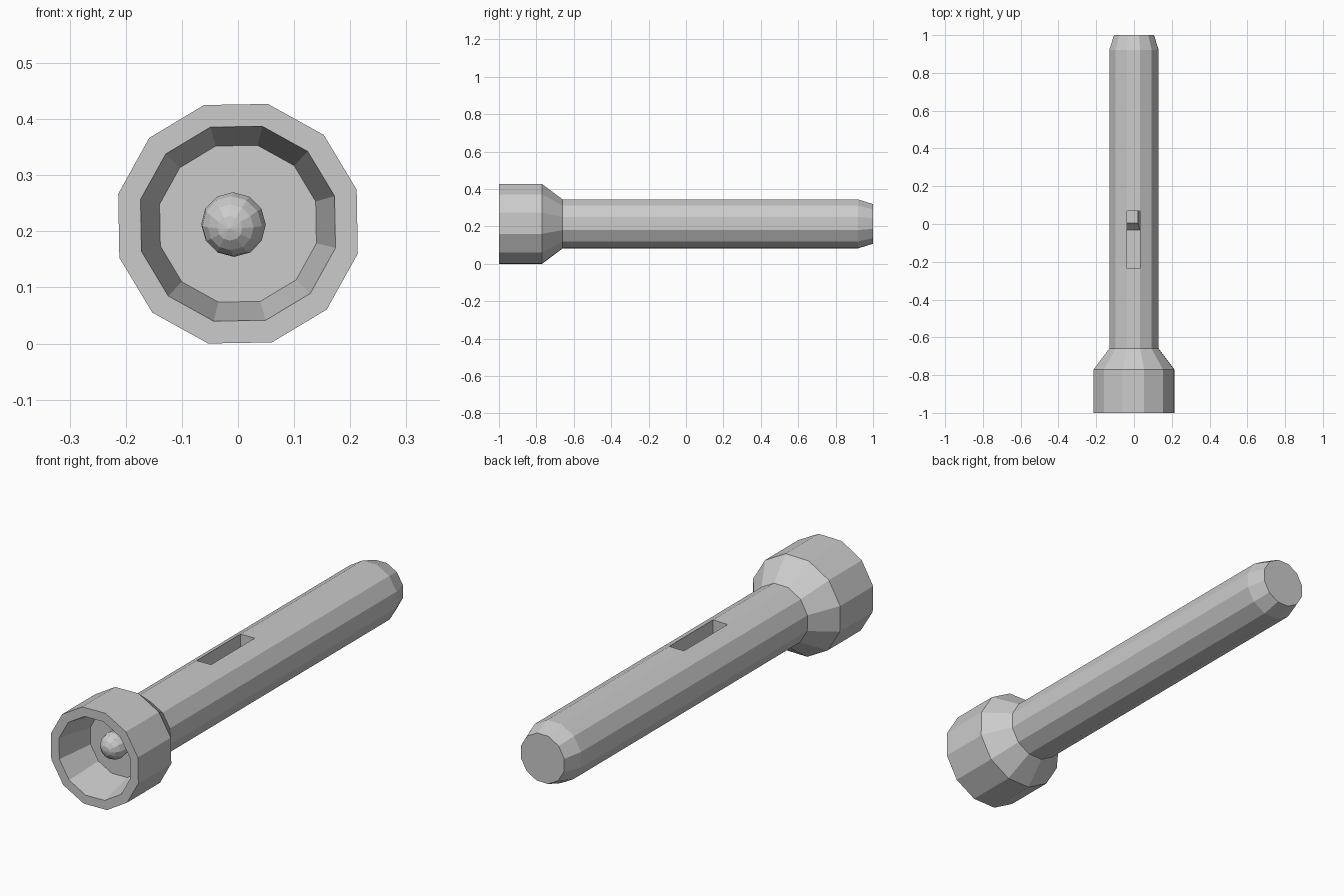
import bpy, bmesh, math
from mathutils import Matrix, Vector

cube = bpy.data.objects.get("Cube")
if cube:
    bpy.data.objects.remove(cube, do_unlink=True)

SIDES = 12
TURN = math.radians(16)
AXIS_Z = 0.2135

grey = bpy.data.materials.new("Light grey")
grey.use_nodes = True
colour = (0.6, 0.6, 0.6, 1)
grey.diffuse_color = colour
grey.node_tree.nodes["Principled BSDF"].inputs["Base Color"].default_value = colour


def make_object(name, bm):
    bmesh.ops.recalc_face_normals(bm, faces=bm.faces)
    mesh = bpy.data.meshes.new(name)
    bm.to_mesh(mesh)
    bm.free()
    mesh.materials.append(grey)
    obj = bpy.data.objects.new(name, mesh)
    bpy.context.collection.objects.link(obj)
    return obj


def lathe(name, profile):
    """Rings of (radius, y) joined along the y axis, capped at both ends."""
    bm = bmesh.new()
    rings = []
    for radius, y in profile:
        ring = []
        for i in range(SIDES):
            a = TURN + math.tau * i / SIDES
            ring.append(bm.verts.new((radius * math.cos(a), y,
                                      AXIS_Z + radius * math.sin(a))))
        rings.append(ring)
    for low, high in zip(rings, rings[1:]):
        for i in range(SIDES):
            j = (i + 1) % SIDES
            bm.faces.new((low[i], low[j], high[j], high[i]))
    bm.faces.new(rings[0])
    bm.faces.new(rings[-1])
    return make_object(name, bm)


def box(name, low, high):
    bm = bmesh.new()
    low, high = Vector(low), Vector(high)
    bmesh.ops.create_cube(bm, size=1)
    for v in bm.verts:
        v.co = (low + high) / 2 + v.co * (high - low)
    return make_object(name, bm)


# Torch body: reflector floor, rim, head, neck, handle and tapered tail
body = lathe("torch_body", [
    (0.144, -0.83), (0.179, -1), (0.22, -1), (0.22, -0.77),
    (0.135, -0.66), (0.135, 0.92), (0.109, 1)])

# Switch slot cut into the top of the handle
cutter = box("slot_cutter", (-0.038, -0.235, 0.245), (0.033, 0.07, 0.4))
cutter.hide_render = True
cutter.hide_set(True)
cut = body.modifiers.new("Switch slot", "BOOLEAN")
cut.operation = "DIFFERENCE"
cut.solver = "EXACT"
cut.object = cutter

# Sliding switch, sunk in the slot, with sloping front and one sloping side
switch = box("sliding_switch", (-0.037, -0.035, 0.24), (0.032, 0.069, 0.285))
for v in switch.data.vertices:
    if v.co.z > 0.26:
        if v.co.y < 0:
            v.co.y += 0.04
        if v.co.x > 0:
            v.co.x -= 0.012

# Bulb, with its pole tipped slightly off the axis
bm = bmesh.new()
tilt = Vector((-0.12, -0.98, -0.12)).to_track_quat("Z", "Y").to_matrix().to_4x4()
bmesh.ops.create_uvsphere(
    bm, u_segments=SIDES, v_segments=8, radius=0.058,
    matrix=Matrix.Translation((-0.008, -0.85, 0.212)) @ tilt)
make_object("bulb", bm)
